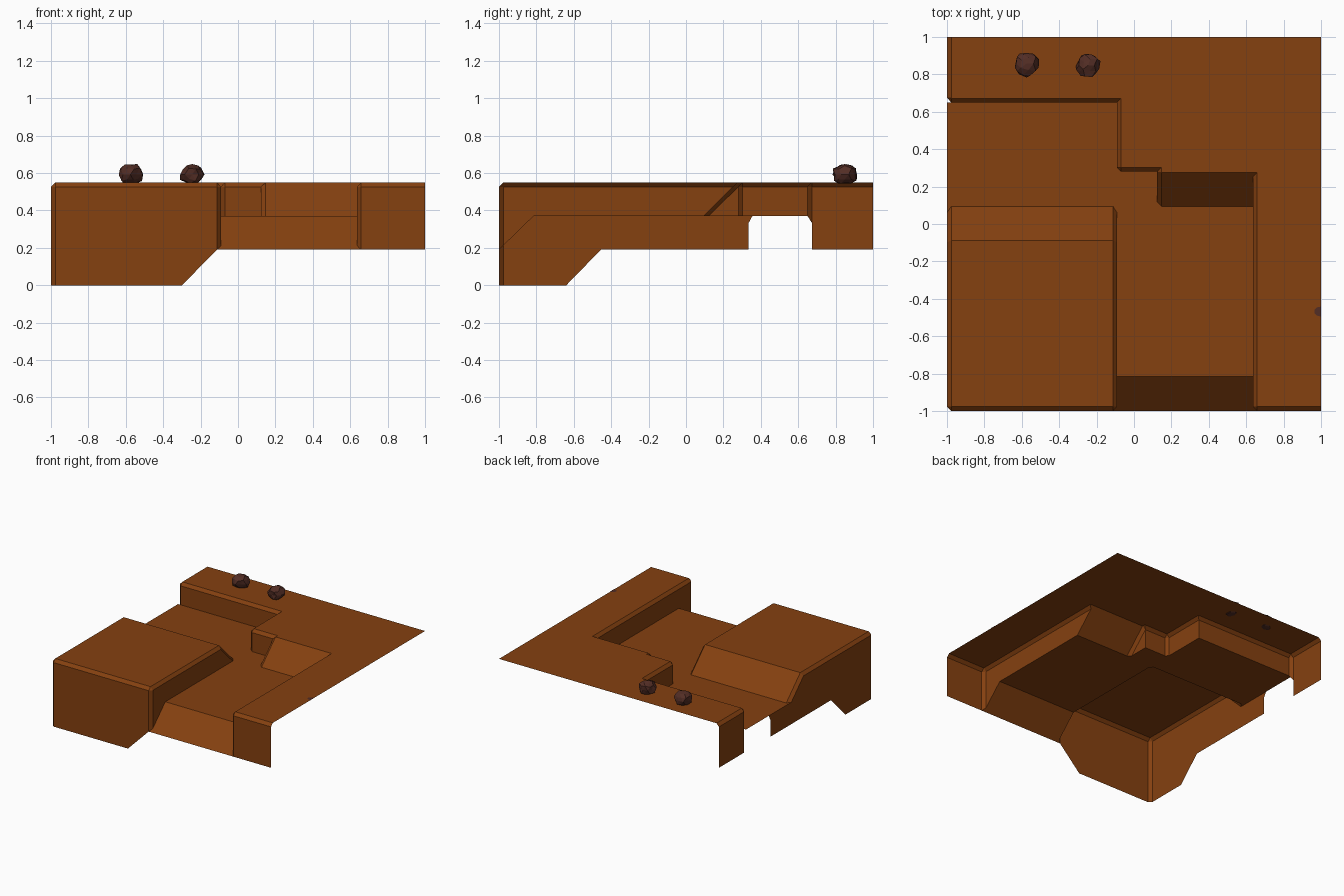
import bpy, bmesh, math, random
from mathutils import Vector

if "Cube" in bpy.data.objects:
    bpy.data.objects.remove(bpy.data.objects["Cube"])


def material(name, rgb):
    m = bpy.data.materials.new(name)
    m.diffuse_color = (*rgb, 1)
    m.use_nodes = True
    m.node_tree.nodes["Principled BSDF"].inputs["Base Color"].default_value = m.diffuse_color
    return m


EARTH = material("orange_earth", (0.235, 0.052, 0.005))
STONE = material("dark_stone", (0.085, 0.026, 0.018))

TOP, EDGE, FLOOR, LOW = 0.55, 0.526, 0.37, 0.19   # height levels


def finish(name, bm, mat):
    me = bpy.data.meshes.new(name)
    bm.to_mesh(me)
    bm.free()
    me.materials.append(mat)
    ob = bpy.data.objects.new(name, me)
    bpy.context.collection.objects.link(ob)
    return ob


class Shell:
    """Open sheet part made of flat polygons that face a hinted direction."""
    def __init__(self):
        self.bm = bmesh.new()

    def face(self, out, *pts):
        f = self.bm.faces.new([self.bm.verts.new(p) for p in pts])
        f.normal_update()
        if f.normal.dot(Vector(out)) < 0:
            f.normal_flip()

    def flat(self, z, *xy):
        self.face((0, 0, 1), *[(x, y, z) for x, y in xy])

    def wall_x(self, out, x, *yz):
        self.face((out, 0, 0), *[(x, y, z) for y, z in yz])

    def wall_y(self, y, *xz):
        self.face((0, -1, 0), *[(x, y, z) for x, z in xz])

    def done(self, name):
        bmesh.ops.remove_doubles(self.bm, verts=self.bm.verts, dist=0.0005)
        return finish(name, self.bm, EARTH)


# Upper plateau: top sheet
p = Shell()
p.flat(TOP, (-.977, 1), (-.977, .672), (-.07, .672), (-.07, .303), (.148, .303),
       (.148, .276), (.658, .276), (.658, -.976), (1, -.976), (1, 1))


# Plateau rim: wall plus bevel for each (outer a, outer b, inner a, inner b, foot a, foot b)
def rim(s, out, a, b, ia, ib, za, zb):
    s.face(out, (*a, za), (*b, zb), (*b, EDGE), (*a, EDGE))
    bevel = [(*a, EDGE), (*b, EDGE), (*ib, TOP)]
    if ia != ib:
        bevel.append((*ia, TOP))
    s.face((out[0], out[1], 1), *bevel)


L, F = (-1, 0, 0), (0, -1, 0)
rim(p, L, (-1, 1), (-1, .675), (-.977, 1), (-.977, .672), LOW, LOW)
rim(p, (-1, -1, 0), (-1, .675), (-.977, .65), (-.977, .672), (-.977, .672), .33, FLOOR)
rim(p, F, (-.977, .65), (-.092, .65), (-.977, .672), (-.07, .672), FLOOR, FLOOR)
rim(p, L, (-.092, .65), (-.092, .303), (-.07, .672), (-.07, .303), FLOOR, FLOOR)
rim(p, (-1, -1, 0), (-.092, .303), (-.07, .28), (-.07, .303), (-.07, .303), FLOOR, FLOOR)
rim(p, F, (-.07, .28), (.123, .28), (-.07, .303), (.148, .303), FLOOR, FLOOR)
rim(p, (-1, -1, 0), (.636, -.976), (.658, -1), (.658, -.976), (.658, -.976), .213, LOW)
rim(p, F, (.658, -1), (1, -1), (.658, -.976), (1, -.976), LOW, LOW)
# Right bank beside the channel
p.wall_x(-1, .636, (-.976, EDGE), (.252, EDGE), (.094, FLOOR), (-.815, FLOOR), (-.976, .213))
p.face((-1, 0, 1), (.636, -.976, EDGE), (.636, .252, EDGE), (.658, .276, TOP), (.658, -.976, TOP))
p.done("upper_plateau")

# Ramp up to the plateau, with bevelled left side
r = Shell()
r.face((0, -1, 1), (.148, .094, FLOOR), (.636, .094, FLOOR), (.636, .252, EDGE),
       (.658, .276, TOP), (.148, .276, TOP))
r.wall_x(-1, .123, (.12, FLOOR), (.28, FLOOR), (.28, EDGE))
r.face((-1, -1, 1), (.123, .12, FLOOR), (.123, .28, EDGE), (.148, .276, TOP), (.148, .094, FLOOR))
r.face((-1, 0, 1), (.123, .28, EDGE), (.148, .303, TOP), (.148, .276, TOP))
r.done("plateau_ramp")

# Channel floor and its front slope
c = Shell()
c.flat(FLOOR, (-1, .06), (-.977, .094), (-.112, .094), (-.09, .06), (-.09, -.815),
       (.636, -.815), (.636, .094), (.148, .094), (.123, .12), (.123, .28), (-.07, .28),
       (-.092, .303), (-.092, .65), (-.977, .65), (-1, .65))
c.face((0, -1, 1), (-.09, -.815, FLOOR), (.636, -.815, FLOOR), (.636, -.976, .213),
       (.658, -1, LOW), (-.112, -1, LOW), (-.09, -.976, .213))
c.done("channel_floor")

# Front left block: top, back ramp, walls
b = Shell()
b.flat(TOP, (-.977, -.976), (-.112, -.976), (-.112, -.088), (-.977, -.088))
b.face((0, 1, 1), (-.977, -.088, TOP), (-.112, -.088, TOP), (-.112, .094, FLOOR), (-.977, .094, FLOOR))
b.wall_y(-1, (-.977, EDGE), (-.112, EDGE), (-.112, LOW), (-.3, 0), (-.977, 0))
b.face((0, -1, 1), (-.977, -1, EDGE), (-.112, -1, EDGE), (-.112, -.976, TOP), (-.977, -.976, TOP))
b.wall_x(1, -.09, (-.976, EDGE), (-.098, EDGE), (.06, FLOOR), (-.815, FLOOR), (-.976, .213))
b.wall_x(-1, -1, (-.976, EDGE), (-.098, EDGE), (.06, FLOOR), (.355, FLOOR), (.333, .33),
         (.333, LOW), (-.455, LOW), (-.64, 0), (-.976, 0))
# Bevels down both sides of the block, its ramp and front corners
for s, xo, xi, foot_o, foot_i in ((1, -.09, -.112, .213, LOW), (-1, -1, -.977, 0, 0)):
    b.face((s, 0, 1), (xo, -.976, EDGE), (xo, -.098, EDGE), (xi, -.088, TOP), (xi, -.976, TOP))
    b.face((s, 0, 1), (xo, -.098, EDGE), (xo, .06, FLOOR), (xi, .094, FLOOR), (xi, -.088, TOP))
    b.face((s, -1, 0), (xo, -.976, foot_o), (xi, -1, foot_i), (xi, -1, EDGE), (xo, -.976, EDGE))
    b.face((s, -1, 1), (xo, -.976, EDGE), (xi, -1, EDGE), (xi, -.976, TOP))
b.done("front_block")

# Loose rocks on the back edge
for i, (x, y, seed) in enumerate(((-.575, .857, 4), (-.245, .848, 9))):
    rng = random.Random(seed)
    bm = bmesh.new()
    bmesh.ops.create_icosphere(bm, subdivisions=2, radius=1)
    for v in bm.verts:
        v.co *= rng.uniform(.82, 1.12)
        v.co = Vector((x + v.co.x * .066, y + v.co.y * .068, max(.545, .592 + v.co.z * .06)))
    finish(f"rock_{i + 1}", bm, STONE)

# Small stone chip on the right edge
bm = bmesh.new()
arc = [math.pi / 2 + math.pi * k / 5 for k in range(6)]
bm.faces.new([bm.verts.new((1 + .038 * math.cos(a), -.468 + .027 * math.sin(a), TOP + .002)) for a in arc])
finish("stone_chip", bm, STONE)
